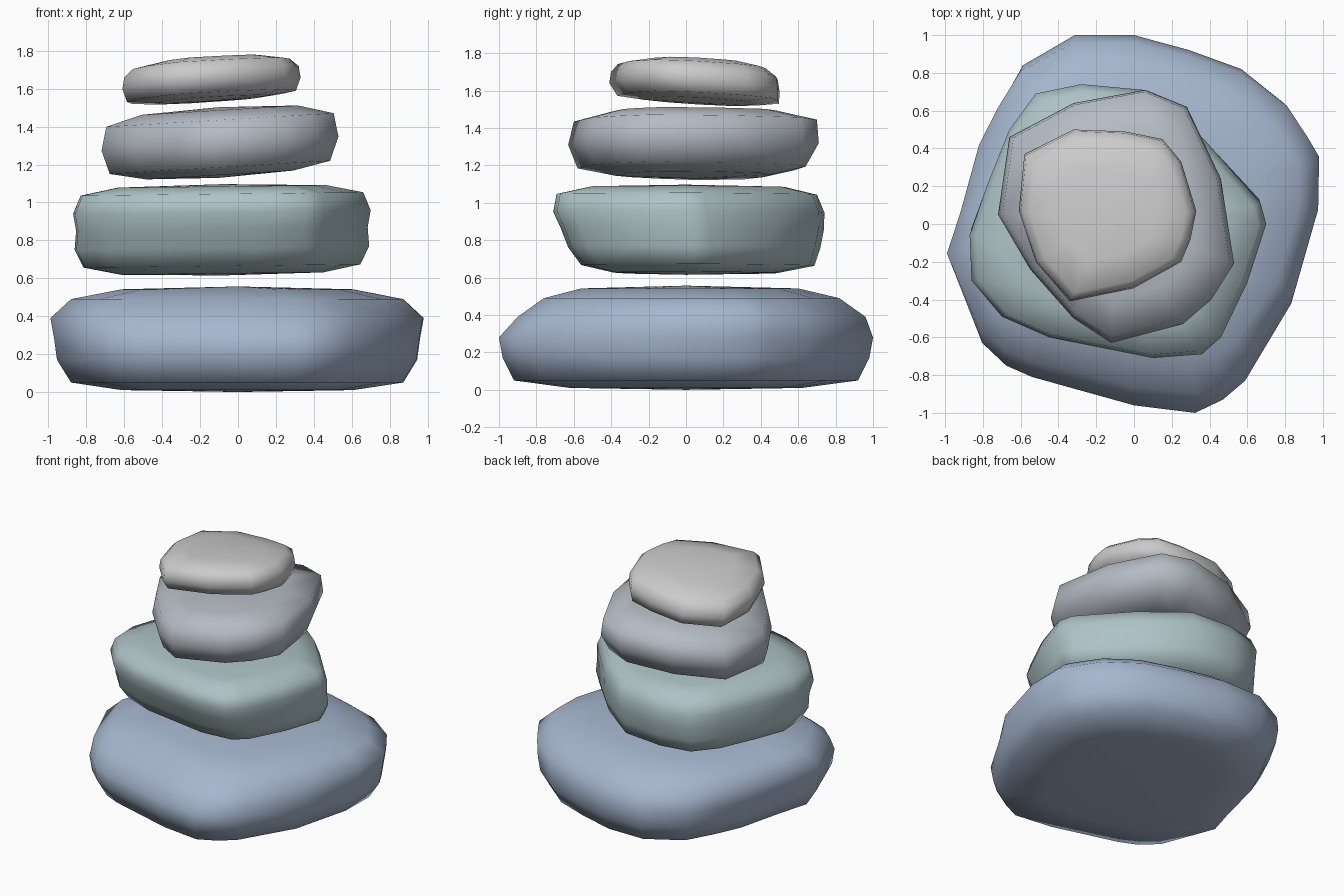
import bpy, bmesh


def stone(name, center, outline, rings, low, high, tilt=(0, 0), color=None):
    """Loft a worn pebble: rings are (x scale, y scale, height, y shift) of a plan outline."""
    cx, cy = center
    bm = bmesh.new()

    def vert(x, y, z):
        return bm.verts.new((x, y, z + tilt[0] * (x - cx) + tilt[1] * (y - cy)))

    loops = [[vert(cx + (x - cx) * sx, cy + (y - cy) * sy + dy, z) for x, y in outline]
             for sx, sy, z, dy in rings]
    n = len(outline)
    for a, b in zip(loops, loops[1:]):
        for i in range(n):
            j = (i + 1) % n
            bm.faces.new((a[i], a[j], b[j], b[i]))
    # slightly domed top and bottom
    for loop, z in ((loops[0], low), (loops[-1], high)):
        c = vert(cx, cy, z)
        for i in range(n):
            bm.faces.new((loop[i], loop[(i + 1) % n], c))
    bmesh.ops.recalc_face_normals(bm, faces=bm.faces)
    for f in bm.faces:
        f.smooth = True
    me = bpy.data.meshes.new(name)
    bm.to_mesh(me)
    bm.free()
    if color:
        mat = bpy.data.materials.new(name + "_colour")
        mat.diffuse_color = (*color, 1)
        me.materials.append(mat)
    ob = bpy.data.objects.new(name, me)
    bpy.context.collection.objects.link(ob)


# large base stone
stone("base_stone", (0, 0),
      [(-.32, 1), (0, 1), (.3, .92), (.58, .82), (.81, .64), (.92, .46), (.98, .35),
       (.975, .05), (.85, -.42), (.6, -.83), (.48, -.93), (.33, -1), (0, -.96),
       (-.55, -.81), (-.69, -.75), (-.82, -.63), (-.99, -.2), (-.92, .03),
       (-.82, .42), (-.72, .63), (-.6, .84)],
      [(.62, .62, .01, 0), (.89, .92, .05, 0), (.965, .98, .17, 0), (.98, 1, .28, 0),
       (1, .93, .39, .03), (.89, .79, .49, .03), (.62, .58, .542, .02)],
      0, .557, color=(.38, .47, .62))

# second stone, undercut at the front
stone("second_stone", (-.08, 0),
      [(-.87, -.06), (-.86, -.3), (-.7, -.49), (-.45, -.6), (.1, -.71), (.36, -.69),
       (.46, -.6), (.6, -.31), (.7, 0), (.67, .11), (.37, .45), (.05, .71),
       (-.28, .74), (-.52, .69), (-.66, .5), (-.78, .2)],
      [(.68, .6, .625, .04), (.93, .86, .665, .05), (.99, .93, .76, .03),
       (.98, .97, .86, .02), (1, 1, .95, 0), (.95, .96, 1.045, -.01), (.7, .72, 1.085, 0)],
      .615, 1.097, (.012, 0), (.42, .54, .56))

# third stone, leaning left
stone("third_stone", (-.1, .04),
      [(-.72, .05), (-.66, .46), (-.32, .64), (.06, .71), (.28, .62), (.46, .24),
       (.53, -.21), (.41, -.4), (.26, -.53), (-.12, -.63), (-.32, -.5), (-.55, -.24)],
      [(.62, .62, 1.145, 0), (.93, .91, 1.185, -.01), (1, 1, 1.31, 0),
       (.96, .97, 1.435, .01), (.66, .66, 1.487, 0)],
      1.13, 1.503, (.06, 0), (.46, .5, .55))

# small cap stone, leaning left and back
stone("top_stone", (-.14, .05),
      [(-.58, .37), (-.32, .5), (-.05, .49), (.15, .45), (.25, .33), (.33, .07),
       (.3, -.08), (.25, -.2), (0, -.34), (-.34, -.41), (-.52, -.2), (-.61, .07)],
      [(.62, .62, 1.545, .01), (.95, .95, 1.563, .02), (1, 1, 1.63, 0),
       (.98, .98, 1.69, 0), (.88, .88, 1.732, -.01), (.55, .55, 1.76, 0)],
      1.535, 1.768, (.065, -.05))
